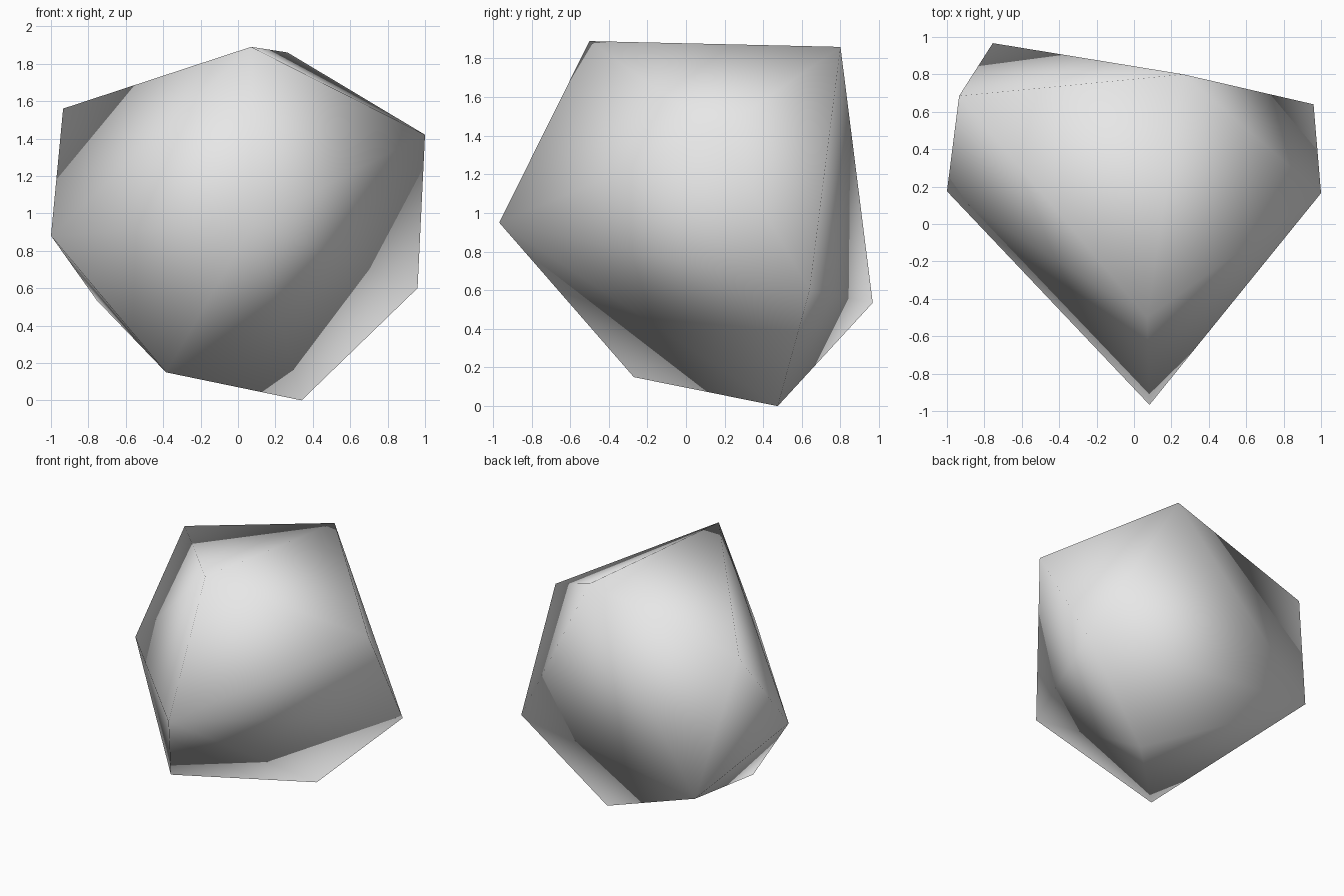
import bpy
import bmesh

# Remove the default cube
cube = bpy.data.objects.get("Cube")
if cube:
    bpy.data.objects.remove(cube, do_unlink=True)

# Plain grey stone
stone = bpy.data.materials.new("stone_grey")
stone.use_nodes = True
grey = (0.8, 0.8, 0.8, 1.0)
stone.diffuse_color = grey
stone.node_tree.nodes["Principled BSDF"].inputs["Base Color"].default_value = grey

# Corners of the boulder, wrapped in a convex hull
corners = {
    "top_front": (0.07, -0.50, 1.89),
    "top_back": (0.265, 0.80, 1.86),
    "left_upper": (1.00, 0.165, 1.42),
    "left_lower": (0.96, 0.64, 0.60),
    "foot": (0.34, 0.475, 0.00),
    "front_lower": (-0.385, -0.27, 0.15),
    "right_middle": (-1.00, 0.175, 0.88),
    "right_upper": (-0.935, 0.685, 1.56),
    "back_lower": (-0.755, 0.967, 0.535),
    "nose": (0.083, -0.967, 0.95),
}
bm = bmesh.new()
for corner in corners.values():
    bm.verts.new(corner)
bmesh.ops.convex_hull(bm, input=bm.verts[:])
bmesh.ops.recalc_face_normals(bm, faces=bm.faces[:])

# Fully smooth shading over the few large facets
for face in bm.faces:
    face.smooth = True

mesh = bpy.data.meshes.new("rock")
bm.to_mesh(mesh)
bm.free()
mesh.materials.append(stone)
rock = bpy.data.objects.new("rock", mesh)
bpy.context.collection.objects.link(rock)
